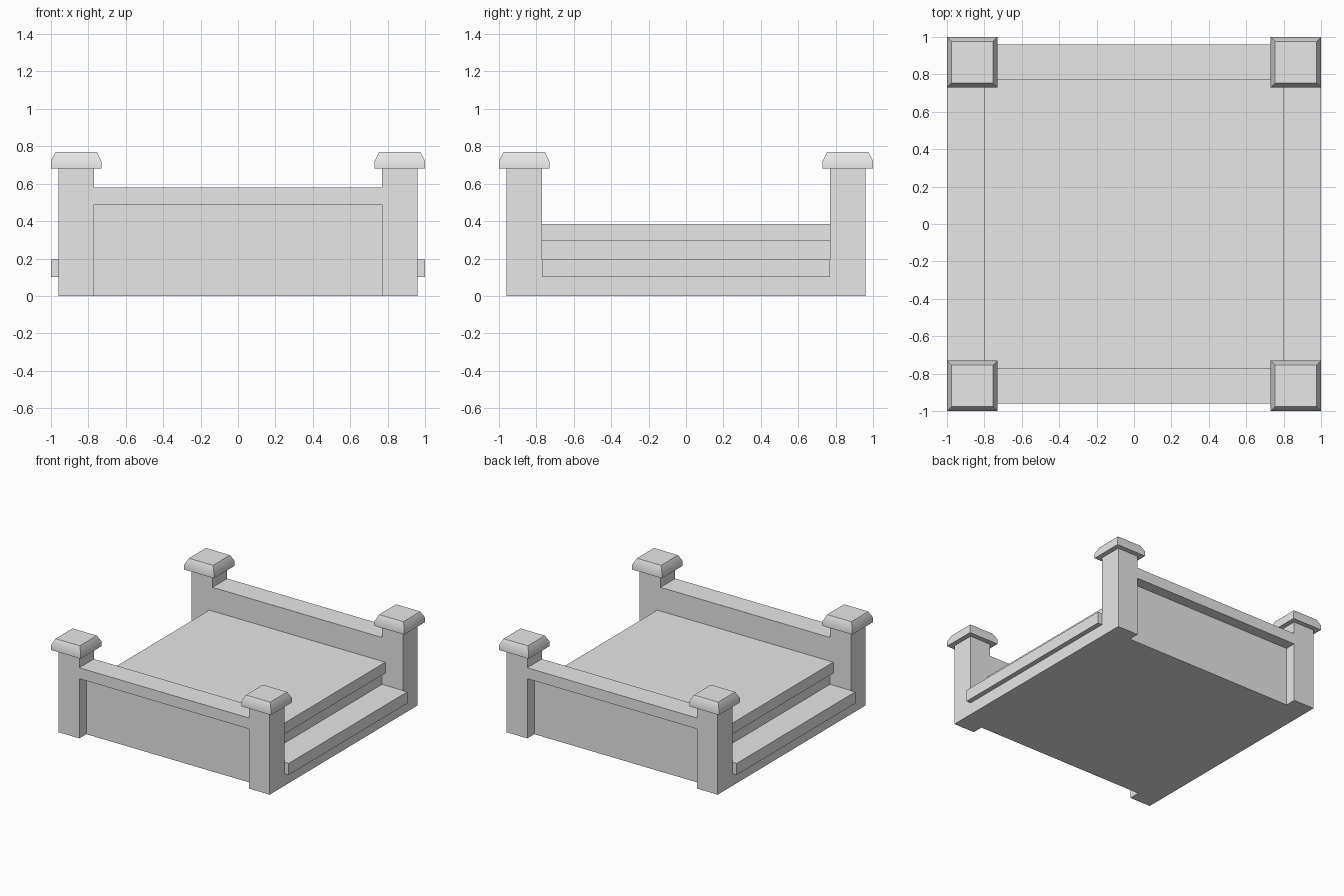
import bpy
import bmesh
import math

cube = bpy.data.objects.get("Cube")
if cube:
    bpy.data.objects.remove(cube, do_unlink=True)

grey = bpy.data.materials.new("light grey")
grey.use_nodes = True
grey.diffuse_color = (0.8, 0.8, 0.8, 1)
grey.node_tree.nodes["Principled BSDF"].inputs["Base Color"].default_value = (0.8, 0.8, 0.8, 1)

POST_IN, POST_OUT = 0.77, 0.96   # inner and outer faces of the corner posts
PANEL_OUT = 0.87                 # recessed outer face of the end panels


def add_box(name, x, y, z):
    """Box from (low, high) ranges; returns the object."""
    bm = bmesh.new()
    bmesh.ops.create_cube(bm, size=1)
    for v in bm.verts:
        v.co = [r[0] if c < 0 else r[1] for c, r in zip(v.co, (x, y, z))]
    mesh = bpy.data.meshes.new(name)
    bm.to_mesh(mesh)
    bm.free()
    mesh.materials.append(grey)
    obj = bpy.data.objects.new(name, mesh)
    bpy.context.collection.objects.link(obj)
    return obj


def span(a, b, side):
    """Range between a and b, mirrored to the given side."""
    return sorted((a * side, b * side))


def add_cap(name, sx, sy):
    """Square post cap with a sloped upper rim."""
    obj = add_box(name, span(0.73, 1.0, sx), span(0.73, 1.0, sy), (0.68, 0.72))
    bm = bmesh.new()
    bm.from_mesh(obj.data)
    top = max(bm.faces, key=lambda f: f.calc_center_median().z)
    bmesh.ops.inset_region(bm, faces=[top], thickness=0.035, depth=0)
    for v in top.verts:
        v.co.z = 0.77
    bm.to_mesh(obj.data)
    bm.free()
    return obj


# Floor, inner core and overhanging slab
inner = (-POST_IN, POST_IN)
add_box("base", (-POST_OUT, POST_OUT), inner, (0, 0.1))
add_box("core", inner, inner, (0.1, 0.295))
add_box("mattress", (-0.8, 0.8), inner, (0.295, 0.385))

# Side ledges
for side, label in ((1, "left"), (-1, "right")):
    add_box(label + "_ledge", span(POST_IN, 1.0, side), inner, (0.1, 0.195))

# End panels with thicker top rails
for side, label in ((-1, "front"), (1, "back")):
    add_box(label + "_panel", inner, span(POST_IN, PANEL_OUT, side), (0, 0.49))
    add_box(label + "_rail", inner, span(POST_IN, POST_OUT, side), (0.49, 0.58))

# Corner posts and caps
caps = []
for sy, end in ((-1, "front"), (1, "back")):
    for sx, label in ((1, "left"), (-1, "right")):
        name = end + "_" + label
        add_box(name + "_post", span(POST_IN, POST_OUT, sx), span(POST_IN, POST_OUT, sy), (0, 0.68))
        caps.append(add_cap(name + "_cap", sx, sy))

# Soften the cap rims, keeping corners sharp
bpy.ops.object.select_all(action="DESELECT")
for cap in caps:
    cap.select_set(True)
bpy.context.view_layer.objects.active = caps[0]
bpy.ops.object.shade_smooth_by_angle(angle=math.radians(45))
